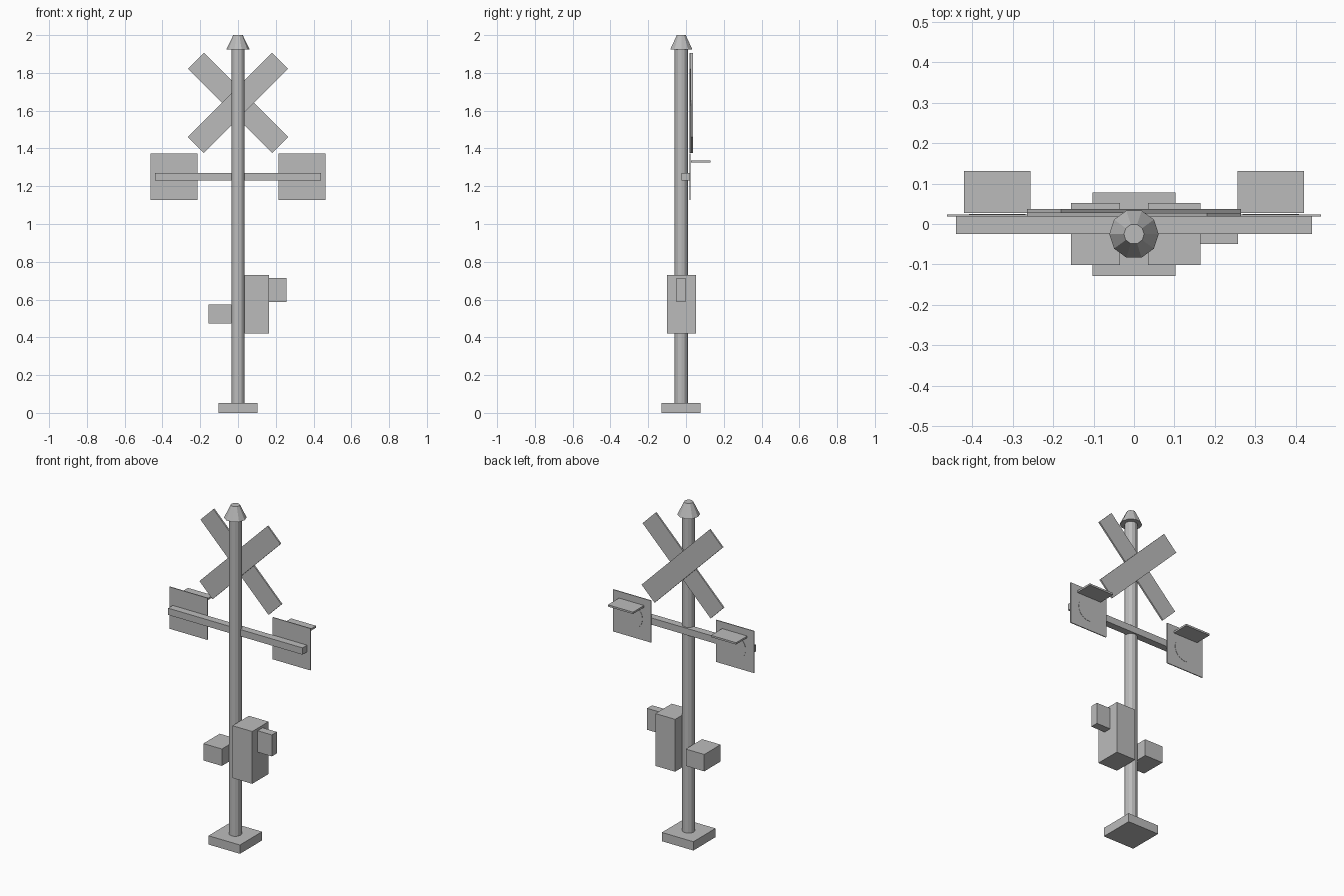
import bpy, math

if "Cube" in bpy.data.objects:
    bpy.data.objects.remove(bpy.data.objects["Cube"])

PY = -0.025  # pole axis in y

grey = bpy.data.materials.new("plain_grey")
grey.diffuse_color = (0.5, 0.5, 0.5, 1)
grey.use_nodes = True
grey.node_tree.nodes["Principled BSDF"].inputs["Base Color"].default_value = grey.diffuse_color


def finish(name):
    ob = bpy.context.object
    ob.name = name
    ob.data.materials.append(grey)
    return ob


def box(name, lo, hi, turn=0.0):
    """Box between two corners, optionally turned about y."""
    mid = [(a + b) / 2 for a, b in zip(lo, hi)]
    bpy.ops.mesh.primitive_cube_add(size=1, location=mid)
    ob = finish(name)
    for v in ob.data.vertices:
        for i in range(3):
            v.co[i] *= hi[i] - lo[i]
    ob.rotation_euler.y = turn
    return ob


def cone(name, r1, r2, z0, z1, sides):
    bpy.ops.mesh.primitive_cone_add(vertices=sides, radius1=r1, radius2=r2, depth=z1 - z0,
                                    location=(0, PY, (z0 + z1) / 2),
                                    rotation=(0, 0, math.pi / 2))
    return finish(name)


# Base, pole and cap
box("base", (-0.103, -0.129, 0), (0.103, 0.078, 0.052))
cone("pole", 0.035, 0.035, 0.052, 1.93, 12)
cone("pole_cap", 0.061, 0.025, 1.925, 2.0, 10)

# Crossed boards
for name, y0, turn in (("inner_cross_board", 0.018, -1), ("outer_cross_board", 0.0275, 1)):
    box(name, (-0.315, y0, 1.581), (0.315, y0 + 0.0095, 1.701), turn * math.pi / 4)

# Lamp arm
box("lamp_arm", (-0.44, -0.025, 1.23), (0.44, 0.018, 1.27))

# Lamps: backing plate, lens and visor on each side
for side, s in (("left", -1), ("right", 1)):
    x = s * 0.338
    box(side + "_lamp_plate", (x - 0.124, 0.018, 1.126), (x + 0.124, 0.0235, 1.374))
    bpy.ops.mesh.primitive_cylinder_add(vertices=24, radius=0.07, depth=0.003,
                                        location=(x, 0.0235, 1.25),
                                        rotation=(math.pi / 2, 0, 0))
    finish(side + "_lamp_lens")
    box(side + "_lamp_visor", (x - 0.082, 0.027, 1.325), (x + 0.082, 0.131, 1.336))

# Equipment boxes on the pole
box("control_box", (0.035, -0.101, 0.42), (0.164, 0.052, 0.73))
box("control_box_side", (0.164, -0.05, 0.588), (0.257, -0.003, 0.715))
box("junction_box", (-0.156, -0.101, 0.473), (-0.035, 0.052, 0.573))
